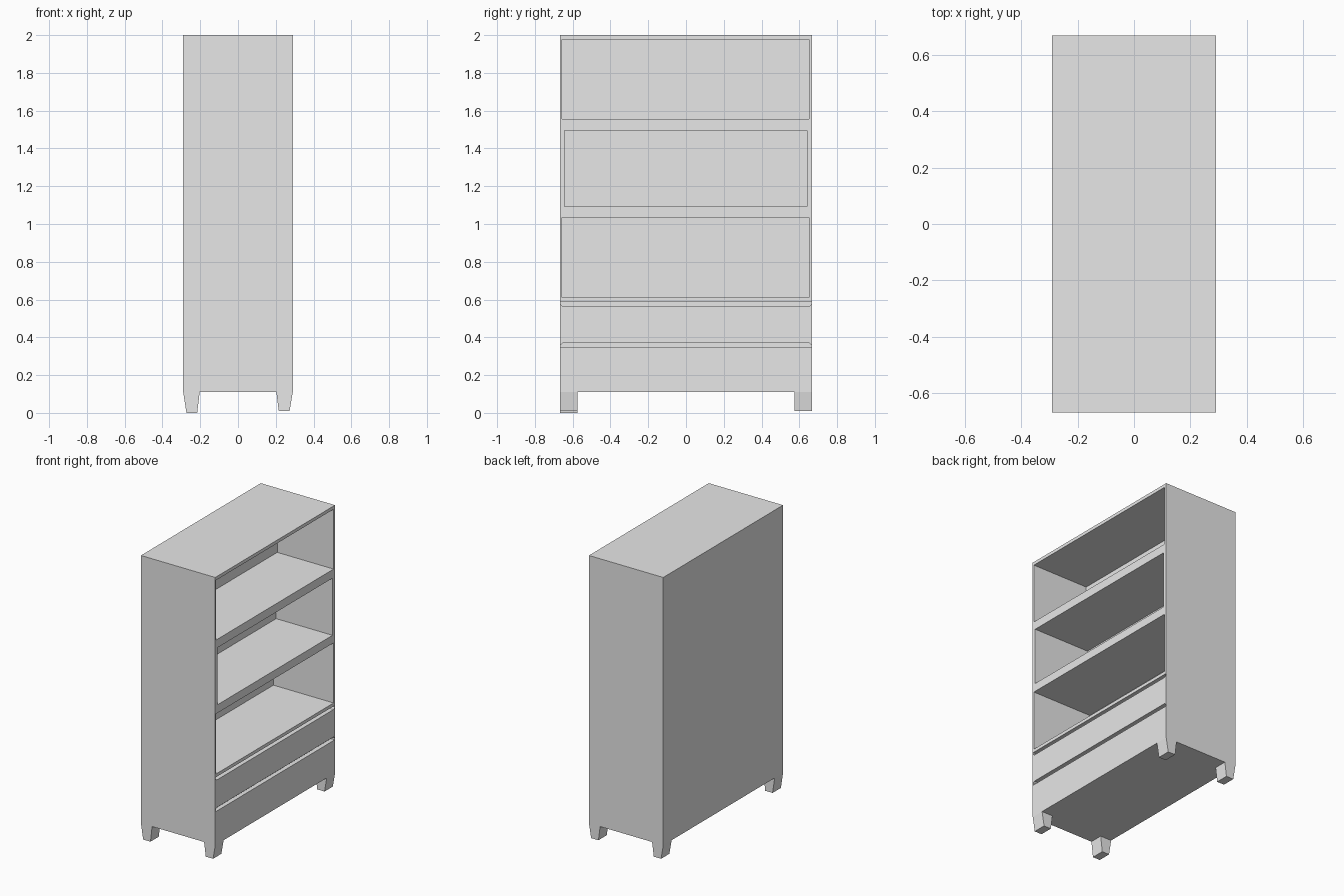
import bpy
import bmesh

cube = bpy.data.objects.get("Cube")
if cube:
    bpy.data.objects.remove(cube, do_unlink=True)

grey = bpy.data.materials.new("plain_grey")
grey.use_nodes = True
grey.diffuse_color = (0.8, 0.8, 0.8, 1)
grey.node_tree.nodes["Principled BSDF"].inputs["Base Color"].default_value = (0.8, 0.8, 0.8, 1)

HALF_X, HALF_Y = 0.29, 0.668
BASE, TOP = 0.11, 2.0


def prism(name, outline, axis, start, end):
    """Extrude a 2D outline along x (outline in y, z) or along y (outline in x, z)."""
    bm = bmesh.new()
    place = (lambda u, v: (start, u, v)) if axis == 0 else (lambda u, v: (u, start, v))
    face = bm.faces.new([bm.verts.new(place(u, v)) for u, v in outline])
    grown = bmesh.ops.extrude_face_region(bm, geom=[face])["geom"]
    for vert in grown:
        if isinstance(vert, bmesh.types.BMVert):
            vert.co[axis] = end
    bmesh.ops.recalc_face_normals(bm, faces=bm.faces)
    mesh = bpy.data.meshes.new(name)
    bm.to_mesh(mesh)
    bm.free()
    mesh.materials.append(grey)
    obj = bpy.data.objects.new(name, mesh)
    bpy.context.collection.objects.link(obj)
    return obj


def rectangle(u0, u1, v0, v1):
    return [(u0, v0), (u1, v0), (u1, v1), (u0, v1)]


def carve(body, cutter):
    cutter.hide_render = True
    mod = body.modifiers.new("carve", "BOOLEAN")
    mod.operation = "DIFFERENCE"
    mod.solver = "EXACT"
    mod.object = cutter
    bpy.context.view_layer.objects.active = body
    bpy.ops.object.modifier_apply(modifier=mod.name)
    bpy.data.objects.remove(cutter, do_unlink=True)


# Cabinet body
cabinet = prism("cabinet", rectangle(-HALF_Y, HALF_Y, BASE, TOP), 0, -HALF_X, HALF_X)

# Open shelf compartments: y range, z range, back wall position
for y0, y1, z0, z1, back in [
    (-0.657, 0.652, 1.555, 1.977, -0.15),
    (-0.644, 0.640, 1.092, 1.495, -0.15),
    (-0.657, 0.652, 0.610, 1.034, -0.18),
]:
    carve(cabinet, prism("compartment_cutter", rectangle(y0, y1, z0, z1), 0, back, 0.4))

# Grooves above and below the upper drawer, with clipped corners on the drawer side
for wide, narrow in [(0.587, 0.564), (0.345, 0.370)]:
    step = (narrow - wide) / 2
    outline = [(-0.665, wide), (0.665, wide), (0.665, wide + step),
               (0.652, narrow), (-0.652, narrow), (-0.665, wide + step)]
    carve(cabinet, prism("groove_cutter", outline, 0, 0.26, 0.4))

# Tapered feet
for side, x_sign in (("back", -1), ("open", 1)):
    for end, y_sign in (("right", -1), ("left", 1)):
        floor = 0.0 if x_sign < 0 and y_sign < 0 else 0.01
        outline = [(x_sign * x, z) for x, z in
                   ((0.29, BASE), (0.273, floor), (0.216, floor), (0.203, BASE))]
        prism(f"{side}_{end}_foot", outline, 1, y_sign * 0.575, y_sign * HALF_Y)
